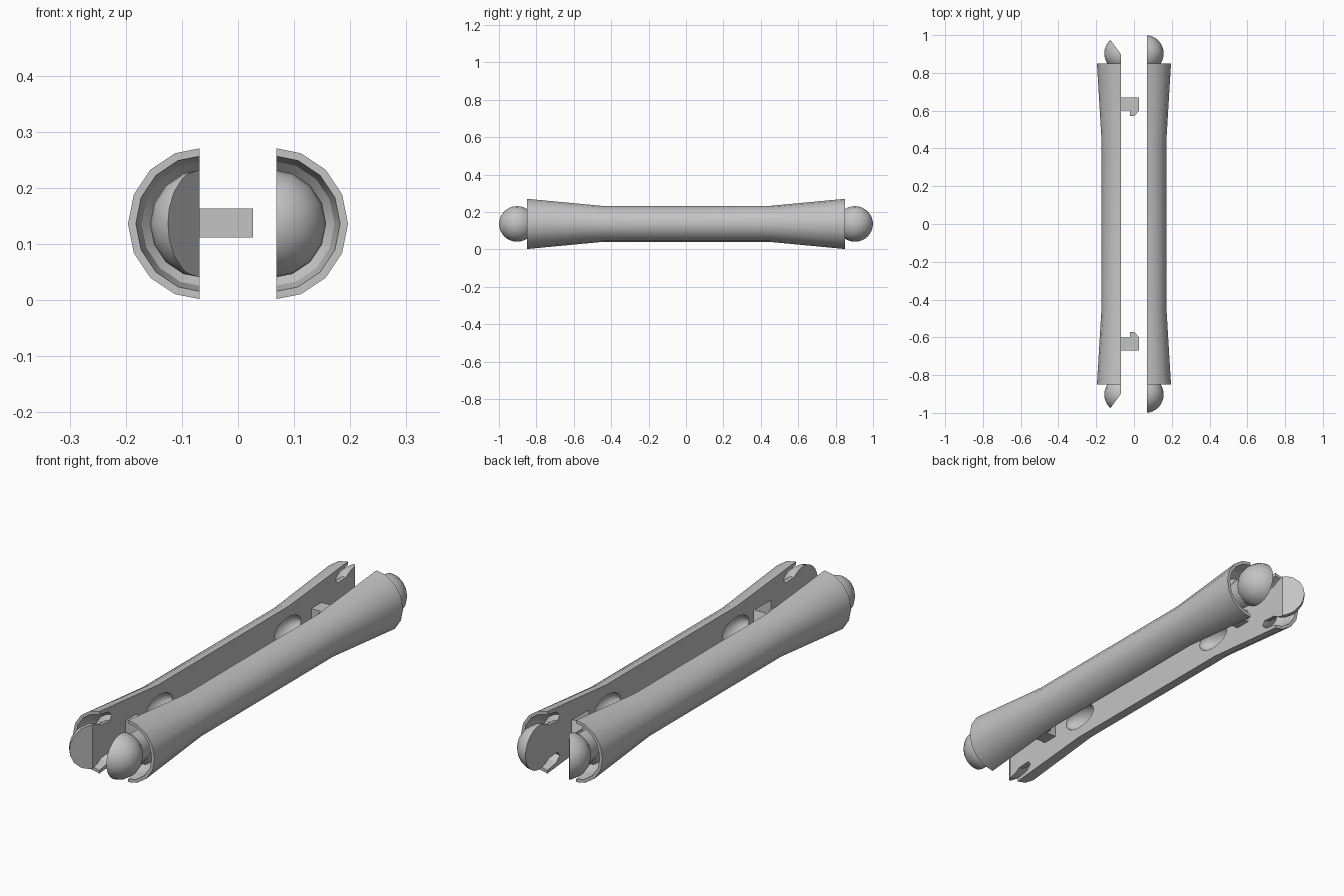
import bpy, bmesh, math
from mathutils import Vector, Matrix

if "Cube" in bpy.data.objects:
    bpy.data.objects.remove(bpy.data.objects["Cube"], do_unlink=True)

MID_Z, AXIS_X, CUT_X = 0.136, 0.06, 0.069
BALL_Y, BALL_R = 0.903, 0.097
SIDES = 16

grey = bpy.data.materials.new("plain grey")
grey.use_nodes = True
grey.diffuse_color = (0.55, 0.55, 0.55, 1)
grey.node_tree.nodes["Principled BSDF"].inputs["Base Color"].default_value = (0.55, 0.55, 0.55, 1)


def finish(bm, name, smooth=False):
    bmesh.ops.recalc_face_normals(bm, faces=bm.faces)
    mesh = bpy.data.meshes.new(name)
    bm.to_mesh(mesh)
    bm.free()
    mesh.materials.append(grey)
    obj = bpy.data.objects.new(name, mesh)
    bpy.context.collection.objects.link(obj)
    if smooth:
        activate(obj)
        bpy.ops.object.shade_smooth_by_angle(angle=math.radians(30))
    return obj


def activate(obj):
    bpy.ops.object.select_all(action="DESELECT")
    obj.select_set(True)
    bpy.context.view_layer.objects.active = obj


def slice_off(bm, point, normal):
    """Remove everything on the normal side of a plane and cap the cut."""
    geom = bm.verts[:] + bm.edges[:] + bm.faces[:]
    cut = bmesh.ops.bisect_plane(bm, geom=geom, plane_co=point, plane_no=normal,
                                 clear_outer=True)
    edges = [e for e in cut["geom_cut"] if isinstance(e, bmesh.types.BMEdge)]
    bmesh.ops.edgeloop_fill(bm, edges=edges)


def box(bm, low, high):
    low, high = Vector(low), Vector(high)
    size = high - low
    mat = Matrix.Translation((low + high) / 2) @ Matrix.Diagonal((*size, 1))
    bmesh.ops.create_cube(bm, size=1, matrix=mat)


def carve(obj, cutter):
    cutter.hide_render = True
    mod = obj.modifiers.new("carve", "BOOLEAN")
    mod.operation, mod.solver, mod.object = "DIFFERENCE", "EXACT", cutter
    activate(obj)
    bpy.ops.object.modifier_apply(modifier=mod.name)
    bpy.data.objects.remove(cutter, do_unlink=True)


def half_shell(side, name):
    # (y, width radius, height radius) from the neck, round the socket, to the waist
    half = [(0.86, 0.075, 0.075), (0.78, 0.07, 0.07), (0.765, 0.09, 0.09),
            (0.79, 0.112, 0.112), (0.85, 0.122, 0.122), (0.85, 0.136, 0.136),
            (0.45, 0.112, 0.098)]
    profile = half + [(-y, a, b) for y, a, b in reversed(half)]
    bm = bmesh.new()
    rings = []
    for y, a, b in profile:
        angles = [2 * math.pi * i / SIDES for i in range(SIDES)]
        rings.append([bm.verts.new((side * AXIS_X + a * math.cos(t), y,
                                    MID_Z + b * math.sin(t))) for t in angles])
    for r, s in zip(rings, rings[1:]):
        for i in range(SIDES):
            j = (i + 1) % SIDES
            bm.faces.new((r[i], r[j], s[j], s[i]))
    bm.faces.new(rings[0])
    bm.faces.new(rings[-1])
    bmesh.ops.recalc_face_normals(bm, faces=bm.faces)
    slice_off(bm, (side * CUT_X, 0, 0), (-side, 0, 0))
    shell = finish(bm, name)

    for end in (-1, 1):
        # rounded hollow in the flat inner face
        bm = bmesh.new()
        mat = (Matrix.Translation((side * CUT_X, end * 0.44, MID_Z))
               @ Matrix.Diagonal((0.05, 0.09, 0.05, 1)))
        bmesh.ops.create_uvsphere(bm, u_segments=16, v_segments=10, radius=1, matrix=mat)
        carve(shell, finish(bm, "hollow_cutter"))
        # catch slot for the hook
        if side > 0:
            bm = bmesh.new()
            ys = sorted((end * 0.565, end * 0.68))
            box(bm, (0.04, ys[0], 0.105), (0.155, ys[1], 0.169))
            carve(shell, finish(bm, "slot_cutter"))
    activate(shell)
    bpy.ops.object.shade_smooth_by_angle(angle=math.radians(30))


def end_ball(side, end, name):
    bm = bmesh.new()
    mat = (Matrix.Translation((side * AXIS_X, end * BALL_Y, MID_Z))
           @ Matrix.Rotation(math.pi / 2, 4, "X"))
    bmesh.ops.create_uvsphere(bm, u_segments=16, v_segments=16, radius=BALL_R, matrix=mat)
    slice_off(bm, (side * CUT_X, 0, 0), (-side, 0, 0))
    if side < 0:
        # slanted trim at the tip
        slice_off(bm, (-0.07, end * 0.90, 0), (0.075, end * 0.055, 0))
    finish(bm, name, smooth=True)


def hook(end, name):
    outline = [(-0.075, 0.67), (0.027, 0.67), (0.027, 0.60), (0.002, 0.572),
               (-0.02, 0.572), (-0.02, 0.60), (-0.075, 0.60)]
    bm = bmesh.new()
    face = bm.faces.new([bm.verts.new((x, end * y, 0.111)) for x, y in outline])
    top = bmesh.ops.extrude_face_region(bm, geom=[face])
    verts = [v for v in top["geom"] if isinstance(v, bmesh.types.BMVert)]
    bmesh.ops.translate(bm, verts=verts, vec=(0, 0, 0.052))
    finish(bm, name)


# the two halves with their end balls
for side, label in ((1, "left"), (-1, "right")):
    half_shell(side, label + "_half_shell")
    for end, place in ((-1, "front"), (1, "back")):
        end_ball(side, end, f"{label}_{place}_ball")

# snap hooks on the right half
for end, place in ((-1, "front"), (1, "back")):
    hook(end, place + "_snap_hook")
